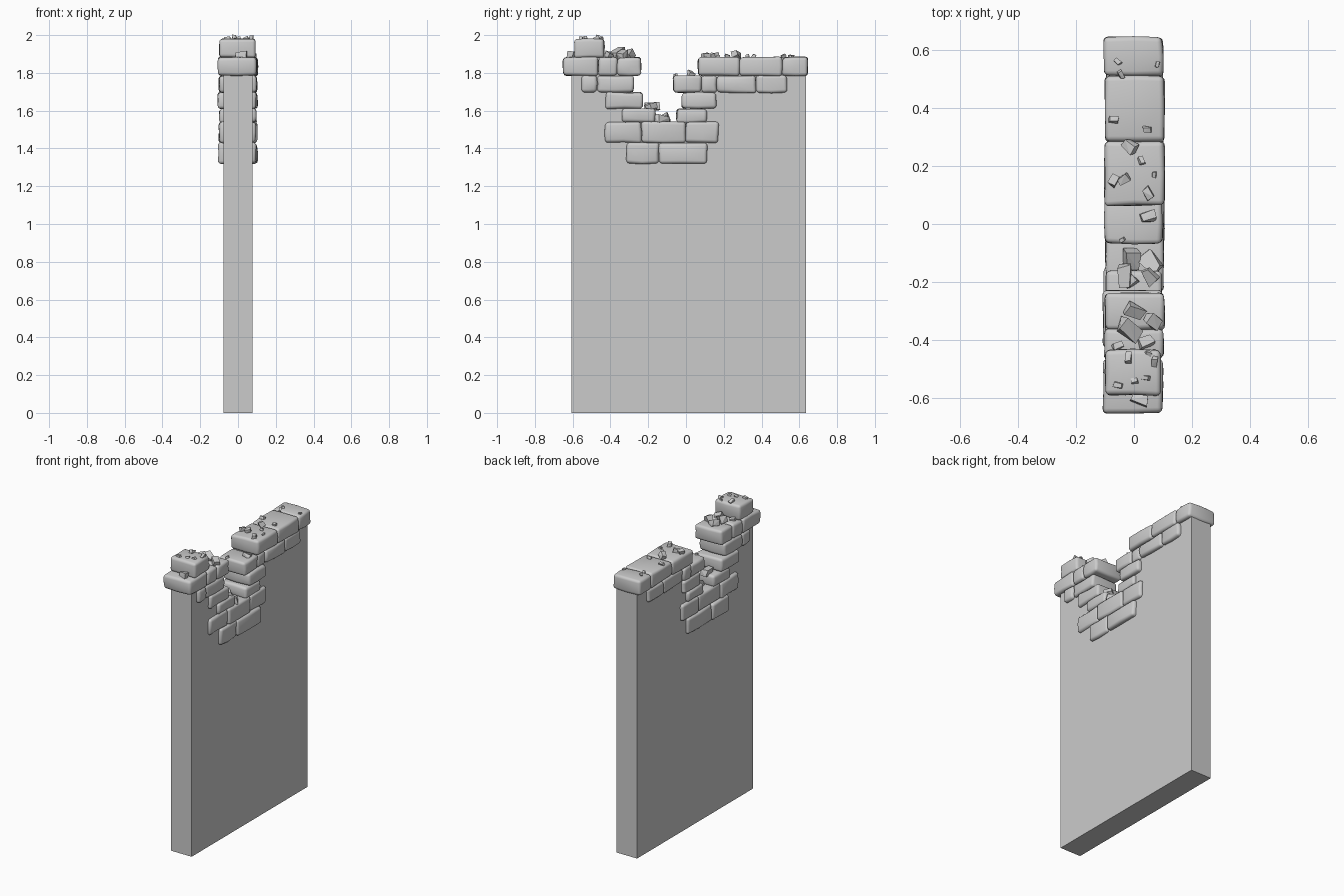
import bpy, bmesh, random
from math import radians
from mathutils import Vector, Euler

if "Cube" in bpy.data.objects:
    bpy.data.objects.remove(bpy.data.objects["Cube"])

random.seed(4)

def make_object(name, bm):
    bmesh.ops.recalc_face_normals(bm, faces=bm.faces)
    me = bpy.data.meshes.new(name)
    bm.to_mesh(me)
    bm.free()
    ob = bpy.data.objects.new(name, me)
    bpy.context.collection.objects.link(ob)
    return ob

# Wall slab: stepped side profile extruded through its thickness
profile = [(-.605, 0), (.635, 0), (.635, 1.8), (.1, 1.8), (.09, 1.74), (.02, 1.7),
           (.02, 1.5), (-.21, 1.5), (-.21, 1.57), (-.28, 1.64), (-.32, 1.72),
           (-.32, 1.8), (-.605, 1.8)]
bm = bmesh.new()
face = bm.faces.new([bm.verts.new((-.078, y, z)) for y, z in profile])
ext = bmesh.ops.extrude_face_region(bm, geom=[face])
bmesh.ops.translate(bm, vec=(.154, 0, 0),
                    verts=[v for v in ext["geom"] if isinstance(v, bmesh.types.BMVert)])
make_object("wall_slab", bm)

# Worn bricks: wobbly boxes with rounded edges, passing right through the wall
def brick(name, y0, y1, z0, z1, half=.1):
    bm = bmesh.new()
    bmesh.ops.create_cube(bm, size=1)
    bmesh.ops.subdivide_edges(bm, edges=bm.edges[:], cuts=1, use_grid_fill=True)
    shift = random.uniform(-.006, .003)
    for v in bm.verts:
        v.co = Vector((v.co.x * 2 * half + shift,
                       (y0 + y1) / 2 + v.co.y * (y1 - y0),
                       (z0 + z1) / 2 + v.co.z * (z1 - z0)))
        v.co += Vector([random.uniform(-.004, .004) for _ in range(3)])
    ob = make_object(name, bm)
    mod = ob.modifiers.new("worn_edges", 'BEVEL')
    mod.width, mod.segments, mod.limit_method = .017, 3, 'ANGLE'
    mod.angle_limit = radians(45)
    for p in ob.data.polygons:
        p.use_smooth = True

# Courses: bottom, top, half depth, then the start and end of each brick along y
courses = [
    (1.32, 1.43, .1, [(-.315, -.143), (-.143, .112)]),
    (1.43, 1.54, .098, [(-.43, -.237), (-.237, -.003), (-.003, .173)]),
    (1.535, 1.61, .098, [(-.34, -.162), (-.05, .113)]),
    (1.61, 1.697, .102, [(-.425, -.227), (-.023, .16)]),
    (1.695, 1.785, .098, [(-.553, -.47), (-.47, -.277), (-.068, .083), (.083, .163),
                          (.163, .37), (.37, .535)]),
    (1.785, 1.883, .102, [(-.65, -.465), (-.465, -.363), (-.363, -.237), (.063, .283),
                          (.283, .51), (.51, .645)]),
    (1.88, 1.982, .096, [(-.592, -.432)]),
]
for c, (z0, z1, half, spans) in enumerate(courses):
    for i, (y0, y1) in enumerate(spans):
        brick(f"brick_{c}_{i}", y0, y1, z0, z1, half)

# Rubble: angular chips made as hulls of distorted boxes
def chip(name, x, y, z, size):
    bm = bmesh.new()
    rot = Euler([random.uniform(-.5, .5), random.uniform(-.5, .5), random.uniform(0, 6)])
    for a in (-1, 1):
        for b in (-1, 1):
            for c in (-1, 1):
                p = Vector((a * random.uniform(.2, .4), b * random.uniform(.35, .6),
                            c * random.uniform(.2, .38)))
                p.rotate(rot)
                bm.verts.new(p * size + Vector((x, y, z + size * .18)))
    bmesh.ops.convex_hull(bm, input=bm.verts)
    make_object(name, bm)

# Chips grouped by the height of the ledge they rest on: x, y, size
rubble = {
    1.883: [(-.012, .27, .055), (.025, .22, .028), (-.035, .155, .042), (-.07, .15, .04),
            (.07, .17, .02), (.05, .105, .045), (-.055, .56, .024), (-.045, .515, .026),
            (.08, .55, .02), (-.07, .36, .032), (.045, .325, .028), (0, -.3, .065),
            (.065, -.335, .06), (-.015, -.37, .08), (.04, -.405, .055),
            (-.055, -.42, .035), (.02, -.605, .058)],
    1.785: [(.05, .025, .05), (-.04, -.055, .02)],
    1.61: [(-.035, -.178, .07), (.055, -.18, .055), (-.01, -.2, .045)],
    1.54: [(-.01, -.12, .075), (.058, -.135, .08)],
    1.978: [(-.02, -.46, .035), (.07, -.475, .03), (-.055, -.555, .03),
            (0, -.54, .026), (.04, -.53, .026), (.05, -.445, .022)],
}
for z, chips in rubble.items():
    for i, (x, y, s) in enumerate(chips):
        chip(f"rubble_{int(z * 100)}_{i}", x, y, z, s)
